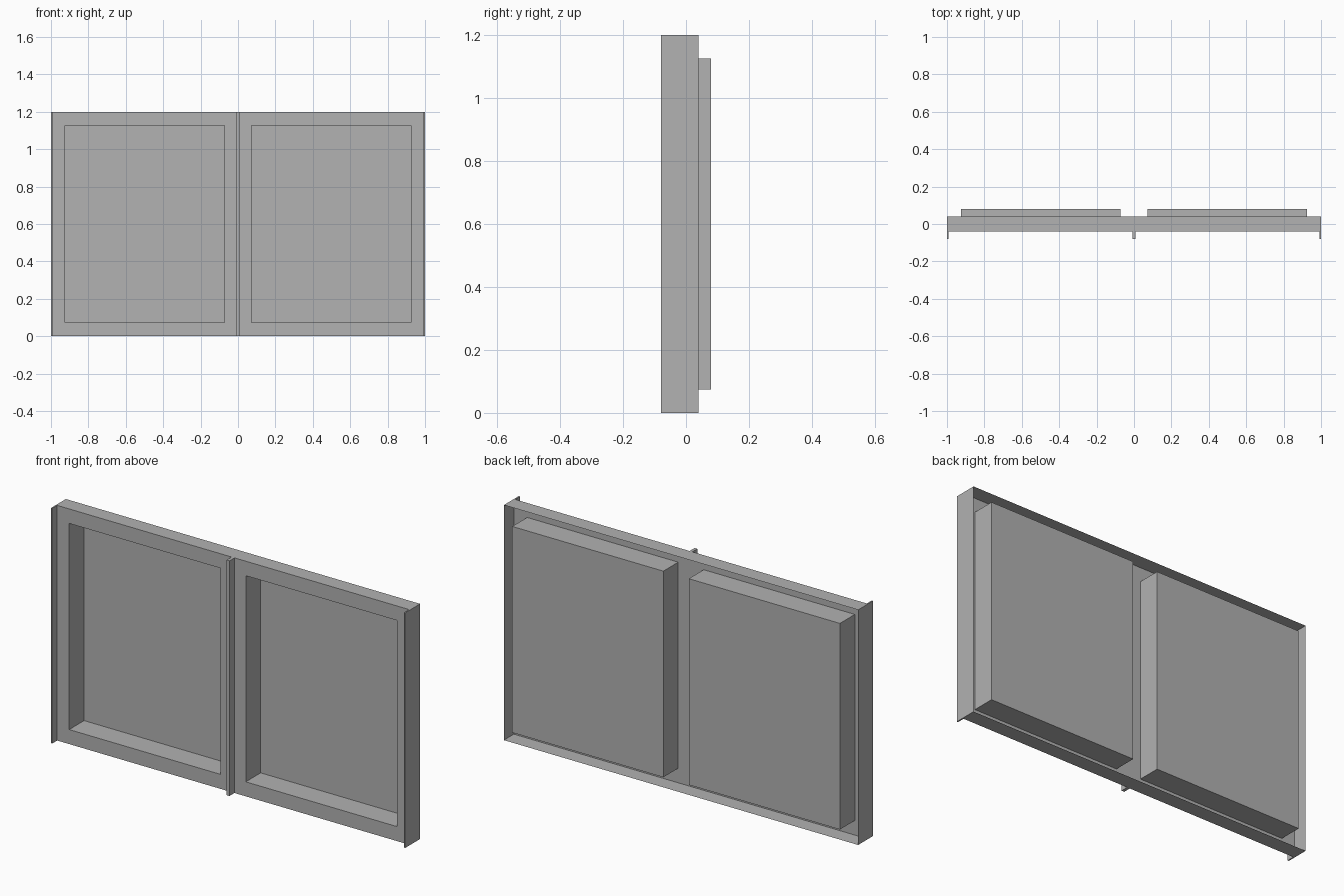
import bpy
import bmesh
from mathutils import Vector

cube = bpy.data.objects.get("Cube")
if cube:
    bpy.data.objects.remove(cube, do_unlink=True)

# Overall sizes
HEIGHT = 1.2
FACE_Y, RIM_Y, PAN_Y, RIB_Y = -0.04, 0.04, 0.08, -0.08
PAN_IN, PAN_OUT, PAN_Z = 0.072, 0.925, 0.074
HEM = 0.007

grey = bpy.data.materials.new("plain_grey")
grey.use_nodes = True
colour = (0.445, 0.445, 0.445, 1)
grey.diffuse_color = colour
grey.node_tree.nodes["Principled BSDF"].inputs["Base Color"].default_value = colour


def finish(bm, name):
    mesh = bpy.data.meshes.new(name)
    bm.to_mesh(mesh)
    bm.free()
    mesh.materials.append(grey)
    obj = bpy.data.objects.new(name, mesh)
    bpy.context.collection.objects.link(obj)
    return obj


def shift(bm, geom, dy):
    verts = [g for g in geom if isinstance(g, bmesh.types.BMVert)]
    bmesh.ops.translate(bm, verts=verts, vec=Vector((0, dy, 0)))


def panel_sheet():
    """Thin folded sheet: flat face, rim turned back, two deep pans."""
    bm = bmesh.new()
    xs = [-1, -PAN_OUT, -PAN_IN, PAN_IN, PAN_OUT, 1]
    zs = [0, PAN_Z, HEIGHT - PAN_Z, HEIGHT]
    grid = [[bm.verts.new((x, FACE_Y, z)) for x in xs] for z in zs]
    pans = []
    for r in range(len(zs) - 1):
        for c in range(len(xs) - 1):
            face = bm.faces.new((grid[r][c], grid[r][c + 1],
                                 grid[r + 1][c + 1], grid[r + 1][c]))
            if r == 1 and c in (1, 3):
                pans.append(face)

    # Rim folded backwards all around
    border = [e for e in bm.edges if e.is_boundary]
    rim = bmesh.ops.extrude_edge_only(bm, edges=border)
    shift(bm, rim["geom"], RIM_Y - FACE_Y)

    # Pans pressed through to the back
    for face in pans:
        pressed = bmesh.ops.extrude_face_region(bm, geom=[face])
        shift(bm, pressed["geom"], PAN_Y - FACE_Y)
        if face.is_valid:
            bmesh.ops.delete(bm, geom=[face], context="FACES_ONLY")
    return finish(bm, "panel_sheet")


def rib(name, x0, x1):
    """Narrow upright lip standing forward of the face."""
    bm = bmesh.new()
    bmesh.ops.create_cube(bm, size=1)
    bmesh.ops.scale(bm, verts=bm.verts, vec=(x1 - x0, FACE_Y - RIB_Y, HEIGHT))
    bmesh.ops.translate(bm, verts=bm.verts,
                        vec=((x0 + x1) / 2, (FACE_Y + RIB_Y) / 2, HEIGHT / 2))
    # Open where it meets the face
    back = [f for f in bm.faces if f.normal.y > 0.9]
    bmesh.ops.delete(bm, geom=back, context="FACES_ONLY")
    return finish(bm, name)


panel_sheet()
rib("right_edge_lip", -1, HEM - 1)
rib("centre_lip", -HEM - 0.001, HEM + 0.001)
rib("left_edge_lip", 1 - HEM, 1)
